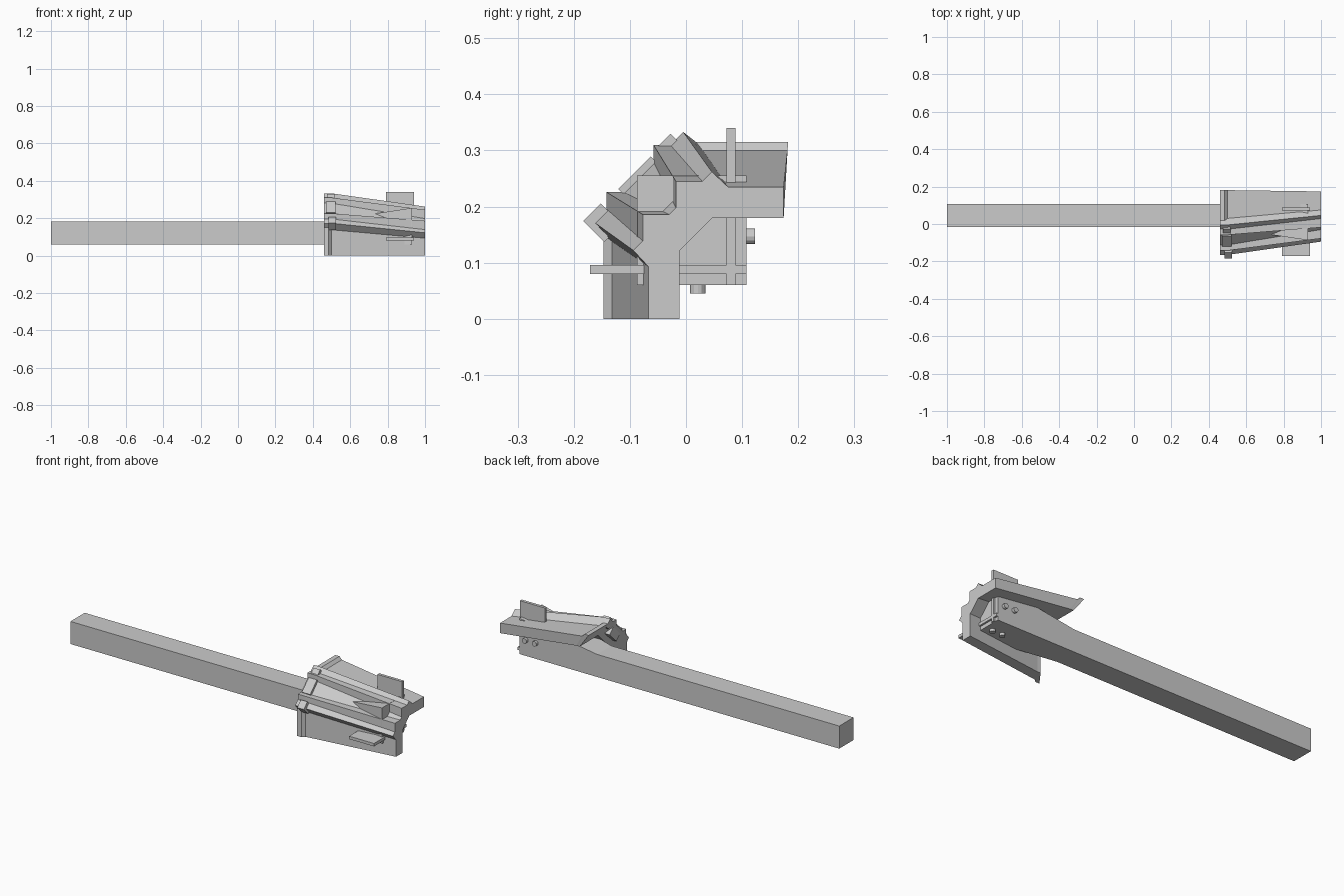
import bpy, bmesh, math
from mathutils import Matrix, Vector

if "Cube" in bpy.data.objects:
    bpy.data.objects.remove(bpy.data.objects["Cube"])

MIRROR = 0.168          # diagonal symmetry plane: y + z = MIRROR
R2 = math.sqrt(2)


def flip(p):
    """Mirror an (x, y, z) point across the diagonal plane, staying above ground."""
    return (p[0], MIRROR - p[2], max(0.0, MIRROR - p[1]))


def finish(name, bm):
    bmesh.ops.recalc_face_normals(bm, faces=bm.faces)
    me = bpy.data.meshes.new(name)
    bm.to_mesh(me)
    bm.free()
    ob = bpy.data.objects.new(name, me)
    bpy.context.collection.objects.link(ob)
    return ob


def loft(name, sections):
    bm = bmesh.new()
    rings = [[bm.verts.new(p) for p in s] for s in sections]
    n = len(rings[0])
    for a, b in zip(rings, rings[1:]):
        for i in range(n):
            j = (i + 1) % n
            bm.faces.new((a[i], a[j], b[j], b[i]))
    bm.faces.new(rings[0])
    bm.faces.new(rings[-1])
    return finish(name, bm)


def box(name, x, y, z):
    return loft(name, [[(v, y[0], z[0]), (v, y[1], z[0]), (v, y[1], z[1]), (v, y[0], z[1])] for v in x])


def square(x, size):
    """Beam section growing from its fixed lower back corner."""
    y, z = 0.108, 0.06
    return [(x, y, z), (x, y - size, z), (x, y - size, z + size), (x, y, z + size)]


# long square beam flaring into a wide square end
loft("beam", [square(-1, 0.123), square(0.46, 0.123), square(0.93, 0.195)])


# chevron shell: half profile in (y, z), mirrored over the diagonal
def section(x_in, x_out, half):
    pts = [(x_in if i < 2 else x_out, y, z) for i, (y, z) in enumerate(half)]
    return pts + [flip(p) for p in reversed(pts)]


front = [(0.047, 0.18), (0.174, 0.18), (0.174, 0.235), (0.075, 0.235),
         (0.046, 0.262), (0.029, 0.245), (-0.018, 0.245), (-0.018, 0.198)]
rear = [(0.015, 0.235), (0.174, 0.235), (0.181, 0.30), (0.03, 0.30),
        (-0.005, 0.333), (-0.028, 0.31), (-0.058, 0.31), (-0.058, 0.28)]
lip = [(0.015, 0.235), (0.174, 0.235), (0.182, 0.315), (0.018, 0.315),
       (-0.005, 0.333), (-0.028, 0.31), (-0.058, 0.31), (-0.058, 0.28)]
loft("ribbed_shell", [section(1.0, 1.0, front), section(0.54, 0.50, rear),
                      section(0.53, 0.485, lip), section(0.52, 0.46, lip)])


# stop blocks on the rear rim, placed along the diagonal (s) and outward (n)
def diagonal_block(name, x, s, n):
    def pt(a, b):
        return ((a - b) / R2, (a + b) / R2)
    corners = [pt(s[0], n[0]), pt(s[1], n[0]), pt(s[1], n[1]), pt(s[0], n[1])]
    loft(name, [[(v, *c) for c in corners] for v in x])


diagonal_block("rim_block_lower", (0.485, 0.525), (-0.006, 0.038), (0.20, 0.253))
diagonal_block("rim_block_middle", (0.47, 0.52), (0.078, 0.16), (0.18, 0.249))
diagonal_block("rim_block_upper", (0.475, 0.515), (0.182, 0.214), (0.20, 0.253))

# flat fins passing through the flared end
box("top_fin", (0.79, 0.94), (0.072, 0.088), (0.06, 0.34))
box("side_fin", (0.79, 0.94), (-0.171, 0.108), (0.08, 0.096))


# bolts on the back and the underside
def bolt(name, centre, axis):
    bm = bmesh.new()
    rot = Vector((0, 0, 1)).rotation_difference(Vector(axis)).to_matrix().to_4x4()
    bmesh.ops.create_cone(bm, cap_ends=True, segments=12, radius1=0.014, radius2=0.014,
                          depth=0.03, matrix=Matrix.Translation(centre) @ rot)
    finish(name, bm)


for i, x in enumerate((0.83, 0.89)):
    c = (x, 0.108, 0.147)
    bolt(f"back_bolt_{i}", c, (0, 1, 0))
    bolt(f"bottom_bolt_{i}", flip(c), (0, 0, 1))
